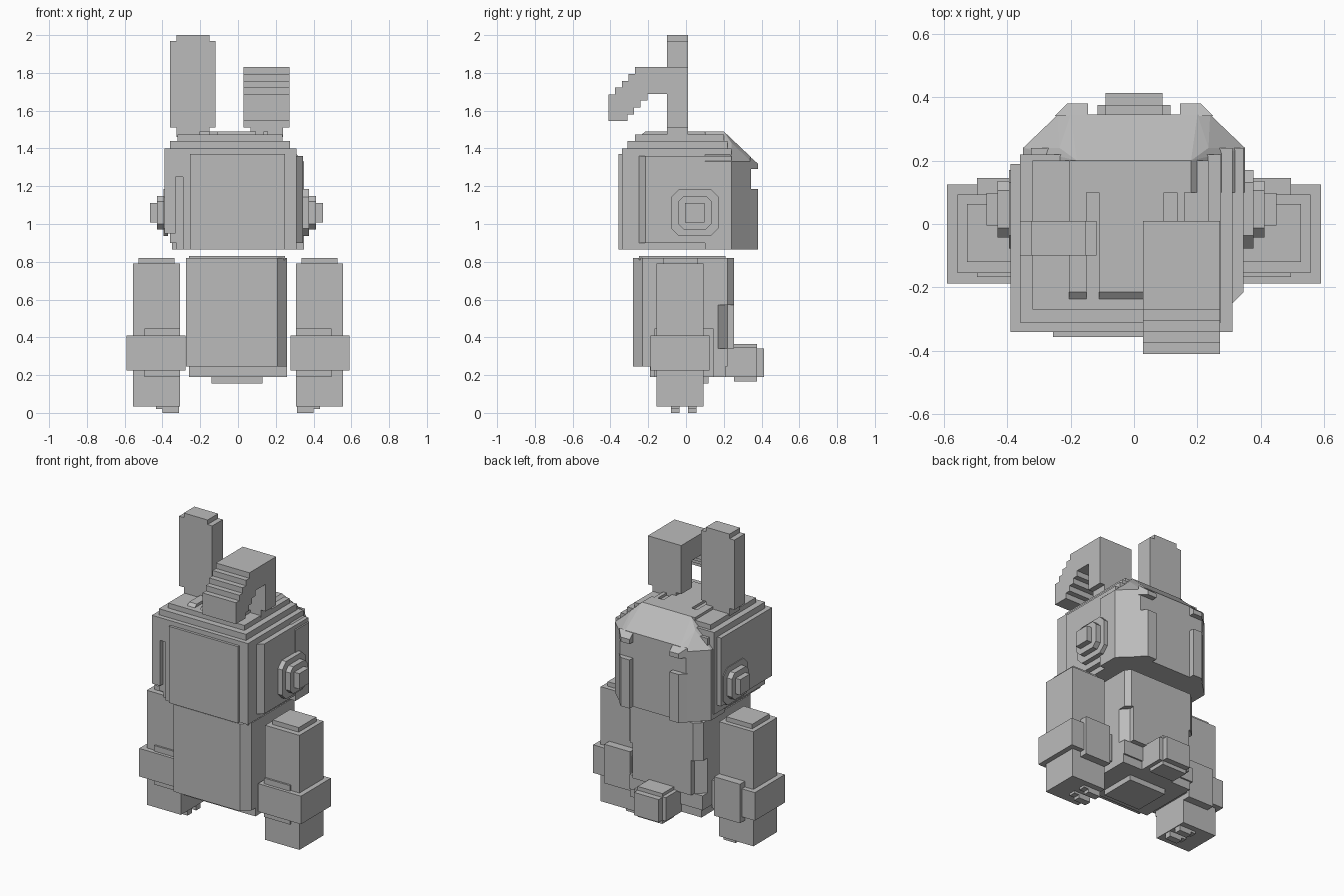
import bpy
import bmesh

cube = bpy.data.objects.get("Cube")
if cube:
    bpy.data.objects.remove(cube, do_unlink=True)

grey = bpy.data.materials.new("plain_grey")
grey.use_nodes = True
grey.diffuse_color = (0.5, 0.5, 0.5, 1)
bsdf = grey.node_tree.nodes["Principled BSDF"]
bsdf.inputs["Base Color"].default_value = grey.diffuse_color
bsdf.inputs["Roughness"].default_value = 0.8


def finish(name, bm):
    bmesh.ops.recalc_face_normals(bm, faces=bm.faces)
    mesh = bpy.data.meshes.new(name)
    bm.to_mesh(mesh)
    bm.free()
    mesh.materials.append(grey)
    ob = bpy.data.objects.new(name, mesh)
    bpy.context.collection.objects.link(ob)
    return ob


def prism(name, outline, lo, hi, axis="z"):
    """Extrude a 2D outline: (x, y) along z, or (y, z) along x."""
    bm = bmesh.new()
    place = (lambda a, b, h: (a, b, h)) if axis == "z" else (lambda a, b, h: (h, a, b))
    low = [bm.verts.new(place(a, b, lo)) for a, b in outline]
    high = [bm.verts.new(place(a, b, hi)) for a, b in outline]
    bm.faces.new(low)
    bm.faces.new(high)
    n = len(outline)
    for i in range(n):
        j = (i + 1) % n
        bm.faces.new((low[i], low[j], high[j], high[i]))
    return finish(name, bm)


def box(name, x, y, z):
    return prism(name, [(x[0], y[0]), (x[1], y[0]), (x[1], y[1]), (x[0], y[1])], *z)


def hull(name, points):
    bm = bmesh.new()
    for p in points:
        bm.verts.new(p)
    bmesh.ops.convex_hull(bm, input=bm.verts)
    bmesh.ops.dissolve_limit(bm, angle_limit=0.01, verts=bm.verts, edges=bm.edges)
    return finish(name, bm)


def span(side, a, b):
    return tuple(sorted((side * a, side * b)))


# Head core, front frame and face plate
box("head_core", (-0.325, 0.31), (-0.31, 0.24), (0.865, 1.40))
box("head_left_step", (-0.36, -0.32), (-0.31, 0.22), (0.90, 1.40))
box("head_left_panel", (-0.39, -0.33), (-0.34, 0.19), (0.95, 1.40))
box("brow", (-0.385, 0.31), (-0.34, -0.30), (1.25, 1.40))
box("cheek_right", (0.24, 0.31), (-0.34, -0.30), (0.865, 1.26))
box("cheek_left", (-0.29, -0.25), (-0.34, -0.30), (0.865, 1.26))
box("face_plate", (-0.255, 0.25), (-0.357, -0.30), (0.865, 1.37))
prism("head_side_panel", [(0.30, -0.25), (0.31, -0.25), (0.345, -0.215),
                          (0.345, 0.24), (0.30, 0.24)], 0.90, 1.36)

# Stepped crown
box("crown_lower", (-0.36, 0.275), (-0.31, 0.22), (1.39, 1.44))
box("crown_middle", (-0.32, 0.235), (-0.27, 0.20), (1.43, 1.473))
for x in ((-0.205, -0.15), (-0.11, 0.095), (0.135, 0.16)):
    prism("crown_rib", [(-0.24, 1.47), (-0.215, 1.49), (0.2, 1.49), (0.2, 1.47)],
          *x, axis="x")

# Faceted back of the head, with raised straps and roof corners
shell = []
for s in (-1, 1):
    shell += [(s * 0.35, y, z) for y in (0.1, 0.24) for z in (0.865, 1.33)]
    shell += [(s * 0.24, 0.345, z) for z in (0.865, 1.33)]
    shell += [(s * 0.18, 0.2, 1.49), (s * 0.18, 0.1, 1.49), (s * 0.2, 0.345, 1.353)]
    shell += [(s * 0.235, 0.24, 1.43)]
    corner = [(s * 0.145, 0.34), (s * 0.145, 0.38), (s * 0.21, 0.38), (s * 0.25, 0.34)]
    prism("back_strap", corner, 0.865, 1.185)
    hull("roof_corner", [(x, y, z) for x, y in corner
                         for z in (1.29, 1.32 if y > 0.36 else 1.355)])
hull("head_back", shell)


# Stepped octagonal ear caps
def ear_cap(name, x, half, cut):
    cy, cz, h, k = 0.047, 1.06, half, half - cut
    ring = [(-k, -h), (k, -h), (h, -k), (h, k), (k, h), (-k, h), (-h, k), (-h, -k)]
    if cut == 0:
        ring = [(-h, -h), (h, -h), (h, h), (-h, h)]
    prism(name, [(cy + a, cz + b) for a, b in ring], *x, axis="x")


ear_cap("right_cap_outer", (0.33, 0.377), 0.124, 0.04)
ear_cap("right_cap_middle", (0.33, 0.412), 0.089, 0.03)
ear_cap("right_cap_centre", (0.33, 0.45), 0.051, 0)
ear_cap("left_cap_outer", (-0.395, -0.37), 0.124, 0.04)
ear_cap("left_cap_middle", (-0.43, -0.37), 0.089, 0.03)
ear_cap("left_cap_centre", (-0.465, -0.37), 0.051, 0)

# Upright ear
box("upright_ear", (-0.36, -0.118), (-0.10, 0.01), (1.51, 1.97))
box("upright_ear_core", (-0.325, -0.152), (-0.10, 0.01), (1.46, 2.0))

# Folded ear, stepping down to the front
steps = 4
fold = [(0.01, 1.51), (0.01, 1.83)]
for i in range(steps + 1):
    y = -0.27 - 0.035 * i
    fold += [(y, 1.83 - 0.036 * i), (y, 1.83 - 0.036 * (i + 1))]
fold[-1] = (-0.41, 1.545)
for i in range(steps):
    y = -0.31 + 0.035 * i
    fold += [(y, 1.545 + 0.036 * i), (y, 1.545 + 0.036 * (i + 1))]
fold += [(-0.10, 1.689), (-0.10, 1.51)]
prism("folded_ear", fold, 0.028, 0.272, axis="x")
box("folded_ear_root", (0.065, 0.237), (-0.10, 0.01), (1.46, 1.52))


# Body, with a chamfered front corner and recessed back corners
def body(name, z, back):
    prism(name, [(-0.275, -0.28), (0.21, -0.28), (0.26, -0.23)] + back, *z)


plain = [(0.26, 0.22), (0.23, 0.253), (-0.23, 0.253), (-0.275, 0.21)]
pocket = [(0.26, 0.17), (0.215, 0.22), (0.215, 0.253),
          (-0.215, 0.253), (-0.215, 0.22), (-0.275, 0.17)]
short = [(0.26, 0.22), (-0.275, 0.22)]
body("body_upper", (0.57, 0.82), plain)
body("body_middle", (0.34, 0.57), pocket)
body("body_lower", (0.245, 0.34), short)
box("body_top", (-0.26, 0.25), (-0.25, 0.21), (0.81, 0.83))
box("body_base", (-0.26, 0.26), (-0.19, 0.21), (0.19, 0.29))
box("belly_plate", (-0.14, 0.13), (-0.12, 0.12), (0.155, 0.20))

# Tail
box("tail_outer", (-0.115, 0.115), (0.20, 0.375), (0.19, 0.345))
box("tail_core", (-0.09, 0.09), (0.255, 0.413), (0.19, 0.34))
box("tail_tall", (-0.09, 0.09), (0.255, 0.375), (0.165, 0.365))

# Limbs
for s in (-1, 1):
    side = "left" if s < 0 else "right"
    box(side + "_limb", span(s, 0.307, 0.557), (-0.155, 0.093), (0.035, 0.79))
    box(side + "_limb_top", span(s, 0.337, 0.527), (-0.12, 0.063), (0.78, 0.82))
    box(side + "_cuff", span(s, 0.277, 0.59), (-0.187, 0.125), (0.225, 0.41))
    box(side + "_cuff_strap", span(s, 0.307, 0.495), (-0.167, 0.145), (0.19, 0.447))
    for y in (-0.08, 0.01):
        a, b = span(s, 0.312, 0.435)
        box(side + "_sole_bar", (a, b), (y, y + 0.045), (0.02, 0.036))
        box(side + "_sole_tip", span(s, 0.312, 0.40), (y, y + 0.045), (0, 0.036))
